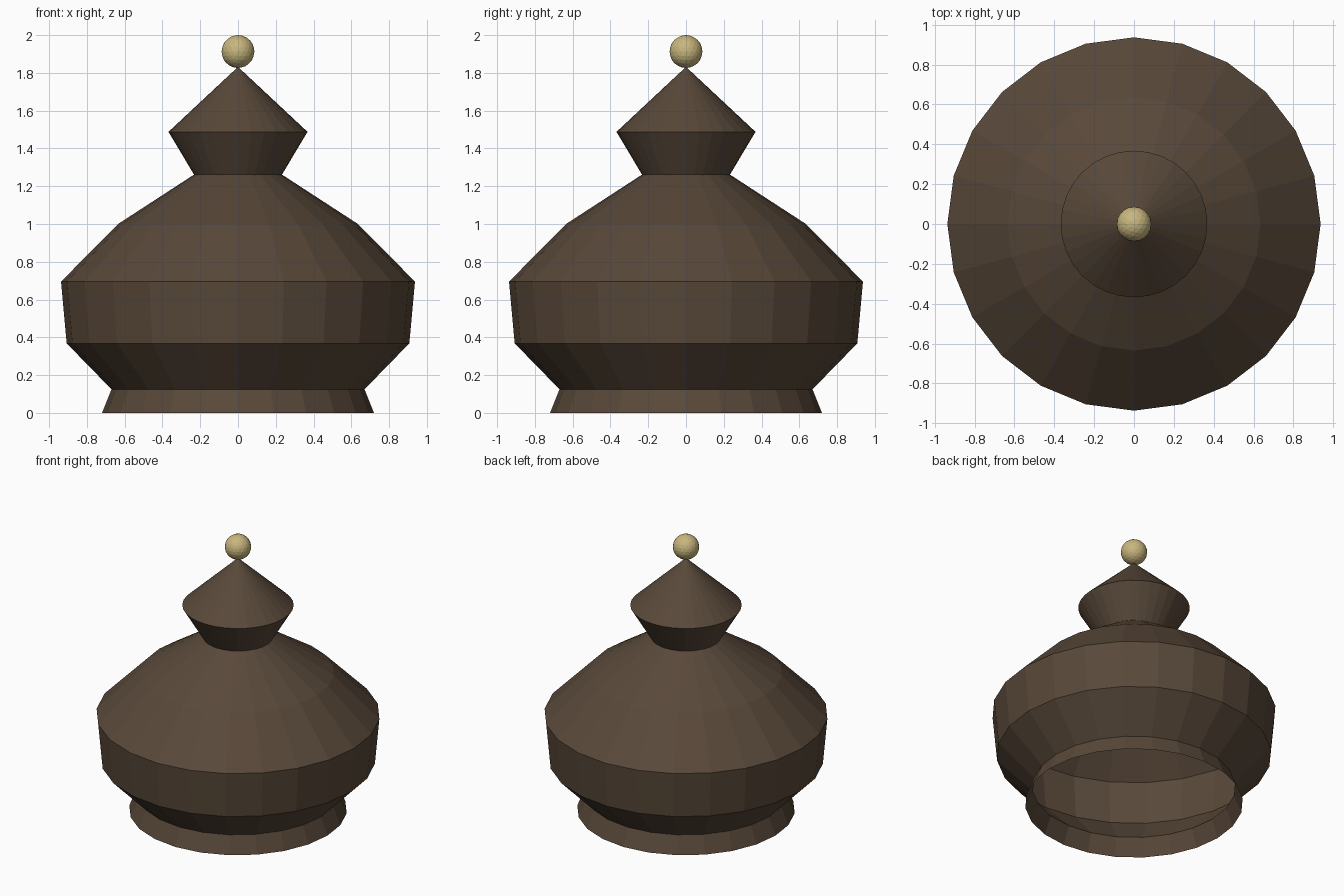
import bpy, bmesh
from math import cos, sin, tau

cube = bpy.data.objects.get("Cube")
if cube:
    bpy.data.objects.remove(cube, do_unlink=True)


def make_material(name, rgb):
    mat = bpy.data.materials.new(name)
    mat.use_nodes = True
    color = (*rgb, 1.0)
    mat.diffuse_color = color
    mat.node_tree.nodes["Principled BSDF"].inputs["Base Color"].default_value = color
    return mat


def finish(bm, name, mat):
    bmesh.ops.recalc_face_normals(bm, faces=bm.faces)
    mesh = bpy.data.meshes.new(name)
    bm.to_mesh(mesh)
    bm.free()
    mesh.materials.append(mat)
    obj = bpy.data.objects.new(name, mesh)
    bpy.context.collection.objects.link(obj)
    return obj


def lathe(name, profile, sides, mat):
    """Turn a (radius, height) profile around z; radius 0 closes to a point."""
    bm = bmesh.new()
    rings = []
    for r, z in profile:
        if r == 0:
            rings.append([bm.verts.new((0, 0, z))] * sides)
        else:
            rings.append([bm.verts.new((r * cos(tau * i / sides), r * sin(tau * i / sides), z))
                          for i in range(sides)])
    for low, high in zip(rings, rings[1:]):
        for i in range(sides):
            j = (i + 1) % sides
            corners = [low[i], low[j], high[j], high[i]]
            bm.faces.new(list(dict.fromkeys(corners)))
    return finish(bm, name, mat)


brown = make_material("dark brown", (0.098, 0.065, 0.041))
gold = make_material("pale gold", (0.58, 0.47, 0.21))

# Hollow body, open underneath, with a flared foot and sloping shoulder
lathe("body", [(0.72, 0), (0.67, 0.125), (0.907, 0.368), (0.937, 0.695),
               (0.635, 1.0), (0.232, 1.262)], 24, brown)

# Flared neck and pointed cap
lathe("neck_and_cap", [(0.232, 1.26), (0.368, 1.488), (0, 1.832)], 32, brown)

# Ball finial on the tip
bm = bmesh.new()
bmesh.ops.create_icosphere(bm, subdivisions=3, radius=0.087)
bmesh.ops.translate(bm, verts=bm.verts, vec=(0, 0, 1.913))
finish(bm, "finial_ball", gold)
